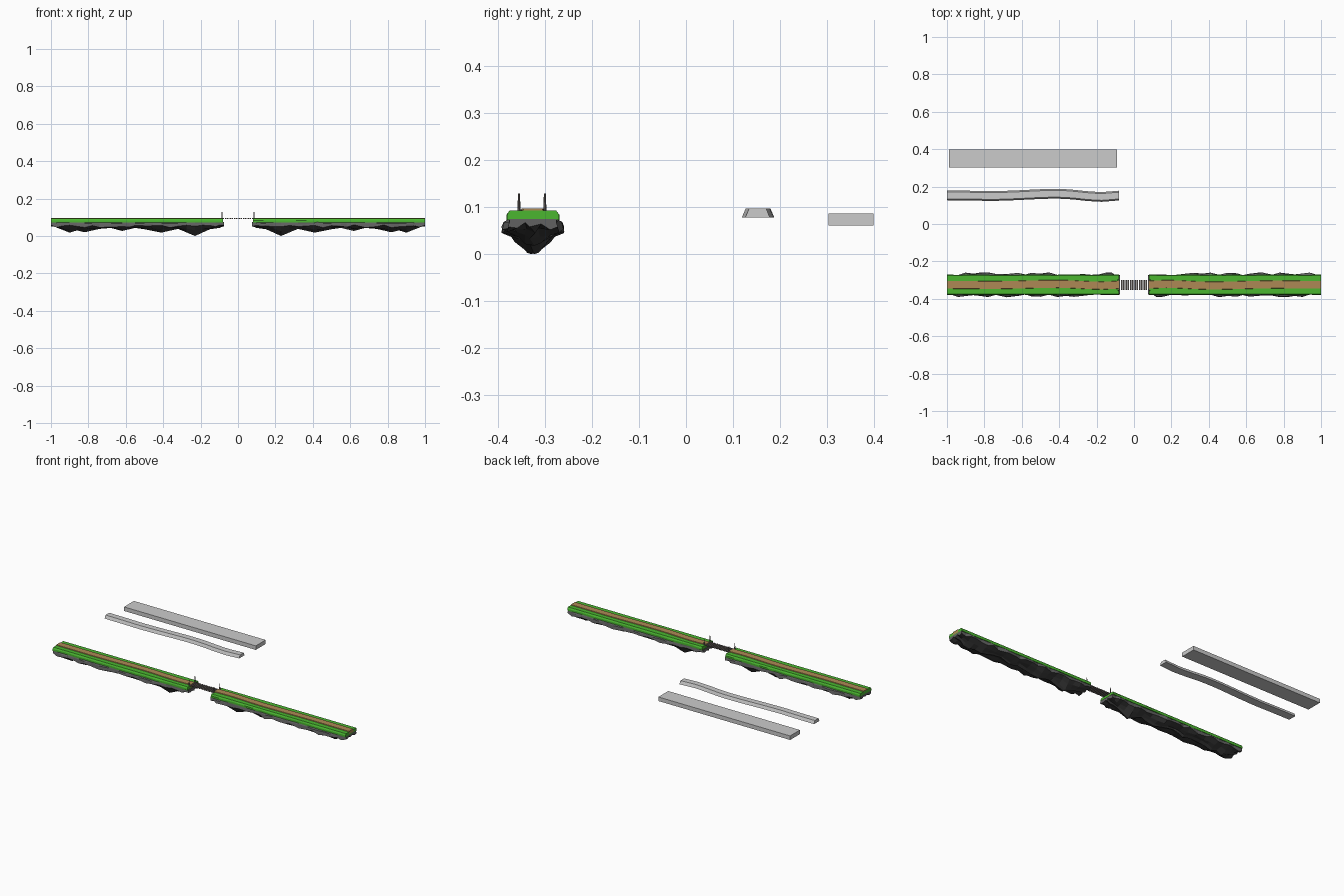
import bpy, bmesh, math, random
from mathutils import Vector

if "Cube" in bpy.data.objects:
    bpy.data.objects.remove(bpy.data.objects["Cube"])

random.seed(4)
CY = -0.325          # centre line of the islands in y


def material(name, color):
    m = bpy.data.materials.new(name)
    m.diffuse_color = (*color, 1)
    m.use_nodes = True
    m.node_tree.nodes["Principled BSDF"].inputs["Base Color"].default_value = m.diffuse_color
    return m


GRASS = material("grass_green", (0.07, 0.47, 0.03))
DIRT = material("path_brown", (0.42, 0.25, 0.09))
ROCK = material("rock_grey", (0.12, 0.12, 0.12))
DARK = material("rock_dark", (0.045, 0.045, 0.045))
WOOD = material("old_wood", (0.15, 0.13, 0.12))


def make_object(name, bm, mats=(), loc=(0, 0, 0)):
    bmesh.ops.recalc_face_normals(bm, faces=bm.faces)
    me = bpy.data.meshes.new(name)
    bm.to_mesh(me)
    bm.free()
    for m in mats:
        me.materials.append(m)
    ob = bpy.data.objects.new(name, me)
    bpy.context.collection.objects.link(ob)
    ob.location = loc
    return ob


def loft(name, sections, mats=(), loc=(0, 0, 0), slot=lambda j: 0):
    """Skin closed cross-sections with flat quads and cap both ends."""
    bm = bmesh.new()
    rings = [[bm.verts.new(p) for p in s] for s in sections]
    n = len(rings[0])
    for a, b in zip(rings, rings[1:]):
        for j in range(n):
            k = (j + 1) % n
            f = bm.faces.new((a[j], a[k], b[k], b[j]))
            f.material_index = slot(j)
    bm.faces.new(rings[0])
    bm.faces.new(rings[-1])
    return make_object(name, bm, mats, loc)


def box(name, size, center, mats=()):
    bm = bmesh.new()
    bmesh.ops.create_cube(bm, size=1)
    bmesh.ops.scale(bm, vec=size, verts=bm.verts)
    return make_object(name, bm, mats, center)


def lerp_keys(keys, x):
    for (x0, v0), (x1, v1) in zip(keys, keys[1:]):
        if x <= x1:
            return v0 + (v1 - v0) * (x - x0) / (x1 - x0)
    return keys[-1][1]


def turned_copy(ob, name):
    """Second island is the first one turned half way round."""
    c = bpy.data.objects.new(name, ob.data)
    bpy.context.collection.objects.link(c)
    c.location = ob.location
    c.rotation_euler.z = math.pi


# Rock underside: ragged hull hanging below the turf
depth = [(-1, .058), (-.97, .045), (-.9, .018), (-.86, .03), (-.82, .02),
         (-.74, .038), (-.68, .043), (-.62, .027), (-.55, .043), (-.5, .036),
         (-.41, .018), (-.32, .038), (-.23, 0), (-.15, .036), (-.1, .043), (-.075, .052)]
xs = sorted({k[0] for k in depth} | {-.94, -.78, -.58, -.455, -.365, -.275, -.19, -.12})
sections = []
for i, x in enumerate(xs):
    end = i in (0, len(xs) - 1)
    j = lambda a: random.uniform(-a, a)
    zb = lerp_keys(depth, x)
    wl, wr = (0.053, 0.053) if end else (0.059 + j(.008), 0.059 + j(.008))
    zl, zr = 0.052 + j(.008), 0.052 + j(.008)
    mid = 0.5 * (zb + 0.052)
    sections.append([
        (x, -.050, .075), (x, -wl * .94, .068), (x, -wl, max(zl, zb)),
        (x, -.036 + j(.006), mid + j(.005)),
        (x, -.014 + j(.004), zb + .007 + j(.004)),
        (x, j(.008), zb),
        (x, .014 + j(.004), zb + .007 + j(.004)),
        (x, .036 + j(.006), mid + j(.005)),
        (x, wr, max(zr, zb)), (x, wr * .94, .068), (x, .050, .075)])
rock = loft("rock_left", sections, (ROCK, DARK), (0, CY, 0),
            lambda j: 1 if 2 <= j <= 7 else 0)
turned_copy(rock, "rock_right")

# Turf slab with chamfered top edges
turf = []
for i in range(17):
    x = -1 + i * 0.92 / 16
    a, b = 0.054 + random.uniform(-.002, .002), 0.054 + random.uniform(-.002, .002)
    turf.append([(x, -a, .073), (x, -a, .084), (x, -.049, .093),
                 (x, .049, .093), (x, b, .084), (x, b, .073)])
grass = loft("grass_left", turf, (GRASS,), (0, CY, 0))
turned_copy(grass, "grass_right")

# Winding path, used on the islands and as a loose grey piece
bend = [(-1, .0), (-.88, -.001), (-.76, -.004), (-.64, 0), (-.5, .007), (-.42, .009),
        (-.34, .006), (-.26, -.003), (-.18, -.009), (-.13, -.005), (-.08, -.001)]


def path_sections(sway, half_bottom, half_top):
    out = []
    for i in range(21):
        x = -1 + i * 0.92 / 20
        c = sway * lerp_keys(bend, x)
        out.append([(x, c - half_bottom, .078), (x, c - half_top, .097),
                    (x, c + half_top, .097), (x, c + half_bottom, .078)])
    return out


path = loft("path_left", path_sections(.5, .025, .020), (DIRT,), (0, CY, 0))
turned_copy(path, "path_right")
loft("loose_path", path_sections(1, .026, .018), (), (0, .153, 0))

# Loose plain block
box("loose_block", (.90, .096, .025), (-.54, .35, .0735))

# Plank bridge across the gap
N = 14
for i in range(N):
    x = -.078 + i * .156 / (N - 1)
    box(f"plank_{i + 1}", (.008, .054, .004), (x, CY - .002, .093), (WOOD,))

# Slim tapered bridge posts
for sx in (-1, 1):
    for sy in (-1, 1):
        bm = bmesh.new()
        bmesh.ops.create_cone(bm, cap_ends=True, segments=6, radius1=.0035,
                              radius2=.0022, depth=.045)
        make_object("bridge_post", bm, (WOOD,), (sx * .085, CY - .002 + sy * .0275, .1065))
